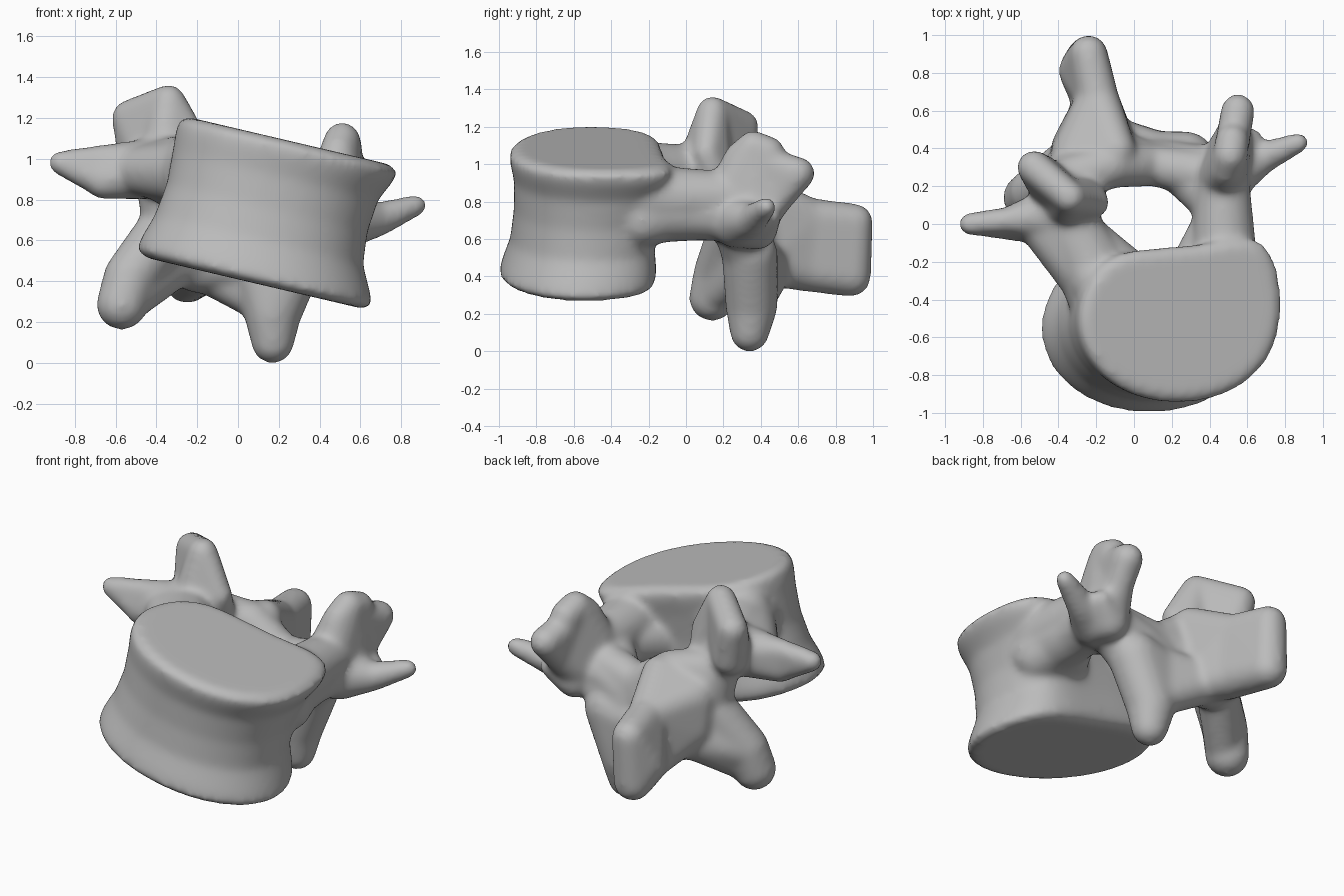
import bpy
import bmesh
from math import cos, sin, pi
from mathutils import Vector

cube = bpy.data.objects.get("Cube")
if cube:
    bpy.data.objects.remove(cube, do_unlink=True)

bm = bmesh.new()

# Unit sphere directions shared by every rounded lump
ball = bmesh.new()
bmesh.ops.create_icosphere(ball, subdivisions=3, radius=1)
directions = [vert.co.copy() for vert in ball.verts]
ball.free()

SWELL = 0.01  # makes up for the shrinkage caused by smoothing


def hull(*lumps):
    """Convex bone mass wrapped around lumps given as (x, y, z, radius)."""
    verts = []
    for x, y, z, radius in lumps:
        centre = Vector((x, y, z))
        verts += [bm.verts.new(centre + d * (radius + SWELL)) for d in directions]
    bmesh.ops.convex_hull(bm, input=verts)
    loose = [v for v in verts if v.is_valid and not v.link_faces]
    bmesh.ops.delete(bm, geom=loose, context='VERTS')


def chain(*lumps):
    """Bent limb made of a hull between each pair of neighbouring lumps."""
    for start, end in zip(lumps, lumps[1:]):
        hull(start, end)


def body_ring(x, y, z, width, depth, corner, count=64):
    """Tilted outline, dented behind and pulled out at the rear left corner."""
    ring = []
    for i in range(count):
        angle = 2 * pi * i / count
        c, s = cos(angle), sin(angle)
        power = 0.95 - 0.2 * max(0, s)
        pull = corner * max(0, cos(angle - pi / 4)) ** 5
        px = width * abs(c) ** power * (1 if c > 0 else -1) + pull * 0.5
        py = depth * s - 0.06 * max(0, s) ** 6 + pull
        ring.append(bm.verts.new((x + px, y + py, z - 0.235 * px)))
    return ring


# Vertebral body: flared end plates around a narrower waist
sections = [
    (0.08, -0.56, 0.39, 0.53, 0.40, 0.02),
    (0.08, -0.555, 0.42, 0.575, 0.445, 0.02),
    (0.085, -0.545, 0.48, 0.56, 0.44, 0.02),
    (0.10, -0.53, 0.60, 0.51, 0.41, 0.03),
    (0.14, -0.52, 0.76, 0.49, 0.40, 0.05),
    (0.18, -0.51, 0.92, 0.50, 0.41, 0.08),
    (0.22, -0.51, 1.01, 0.525, 0.43, 0.10),
    (0.24, -0.51, 1.06, 0.53, 0.435, 0.10),
    (0.24, -0.51, 1.09, 0.49, 0.39, 0.09),
]
rings = [body_ring(*section) for section in sections]
for lower, upper in zip(rings, rings[1:]):
    for i in range(len(lower)):
        j = (i + 1) % len(lower)
        bm.faces.new((lower[i], lower[j], upper[j], upper[i]))
bm.faces.new(rings[0][::-1])
bm.faces.new(rings[-1])

# Right pedicle, flared towards the body
chain((-.16, -.34, .92, .2), (-.31, -.06, .95, .15), (-.36, .14, .95, .14))
hull((-.08, -.25, .9, .14), (-.31, -.06, .9, .14), (-.2, -.3, 1, .14))

# Right transverse process with a web to the pedicle
hull((-.42, .05, .95, .14), (-.66, 0, .89, .08), (-.66, .02, 1, .06))
hull((-.66, 0, .89, .075), (-.66, .02, 1, .06), (-.87, 0, .98, .05))
hull((-.26, -.25, .93, .15), (-.5, 0, .94, .11), (-.36, 0, .95, .14))

# Right superior articular process: a peak, a rear lobe and an inner edge
right_peak = (-.34, .14, 1.28, .075)
hull(right_peak, (-.53, .3, 1.2, .08), (-.4, .15, .95, .12), (-.49, .27, 1, .09))
hull(right_peak, (-.2, .11, 1.06, .06), (-.36, .08, .98, .12), (-.24, .16, .92, .08))

# Lamina in three plates behind the canal
left_top, left_low = (.1, .31, .7, .1), (0, .37, .48, .1)
right_top, right_low = (-.12, .31, .84, .11), (-.2, .42, .47, .12)
hull((-.37, .23, .88, .12), (-.34, .26, .66, .12), right_low, right_top)
hull(left_top, right_top, right_low, left_low)
hull((.45, .25, .75, .12), left_top, (.22, .35, .45, .13), left_low)
hull((.43, .13, .76, .13), (.43, .27, .72, .13), (.2, .32, .64, .11))

# Right inferior articular process with a web towards the midline
right_waist = (-.53, .17, .42, .12)
chain((-.37, .25, .63, .13), right_waist, (-.57, .14, .285, .115))
hull(right_waist, (-.52, .16, .31, .09), (-.44, .26, .41, .09),
     (-.32, .36, .48, .11), (-.32, .32, .6, .1))

# Left inferior articular process, wide at the root and webbed to the midline
hull((.28, .34, .52, .14), (.1, .36, .48, .12), (.17, .35, .24, .13))
chain((.17, .35, .24, .13), (.17, .34, .1, .095))
hull((.13, .38, .3, .1), (-.02, .42, .42, .1), (-.15, .46, .46, .11), (.12, .37, .5, .11))

# Left pedicle, flared towards the body
chain((.46, -.3, .76, .18), (.46, .05, .74, .14), (.47, .25, .74, .14))
hull((.48, -.25, .82, .17), (.46, .05, .82, .13), (.47, .25, .82, .13))
hull((.34, -.23, .72, .14), (.45, 0, .76, .13), (.5, -.24, .7, .14))

# Left superior articular process: crest and rear lobe
left_rear = (.55, .6, .95, .08)
left_crest = (.51, .36, 1.09, .08)
hull((.47, .25, .86, .12), (.49, .29, 1.03, .08), left_crest,
     (.53, .5, .83, .075), (.5, .36, .72, .12))
hull(left_crest, (.52, .44, 1.06, .08), (.53, .5, .83, .075))
hull((.52, .42, 1.0, .08), left_rear, (.53, .5, .83, .075))

# Left transverse process with its accessory bump
chain((.5, .27, .7, .14), (.68, .35, .7, .075), (.87, .43, .77, .045))
hull((.5, .38, .65, .1), (.62, .45, .72, .05), (.52, .3, .68, .12))

# Spinous process: ridged root, thin neck, thicker tip
neck_top, neck_low = (-.19, .66, .71, .1), (-.2, .63, .44, .11)
hull((-.09, .39, .85, .09), (-.12, .42, .48, .12), (-.3, .4, .58, .13),
     (-.3, .37, .74, .13), neck_top, neck_low)
hull(neck_top, neck_low, (-.24, .9, .69, .09), (-.25, .88, .4, .1),
     (-.28, .81, .5, .11))

bmesh.ops.recalc_face_normals(bm, faces=bm.faces[:])
mesh = bpy.data.meshes.new("vertebra")
bm.to_mesh(mesh)
bm.free()
vertebra = bpy.data.objects.new("vertebra", mesh)
bpy.context.collection.objects.link(vertebra)

# Fuse all masses into one skin and soften the joins
fuse = vertebra.modifiers.new("fuse", 'REMESH')
fuse.mode = 'VOXEL'
fuse.voxel_size = 0.018
fuse.use_smooth_shade = True
soften = vertebra.modifiers.new("soften", 'SMOOTH')
soften.factor = 0.5
soften.iterations = 16

bpy.context.view_layer.objects.active = vertebra
vertebra.select_set(True)
for name in ("fuse", "soften"):
    bpy.ops.object.modifier_apply(modifier=name)
bpy.ops.object.shade_smooth()

# Plain grey bone colour
grey = bpy.data.materials.new("bone grey")
grey.use_nodes = True
colour = (0.5, 0.5, 0.5, 1)
grey.diffuse_color = colour
grey.node_tree.nodes["Principled BSDF"].inputs["Base Color"].default_value = colour
vertebra.data.materials.clear()
vertebra.data.materials.append(grey)
